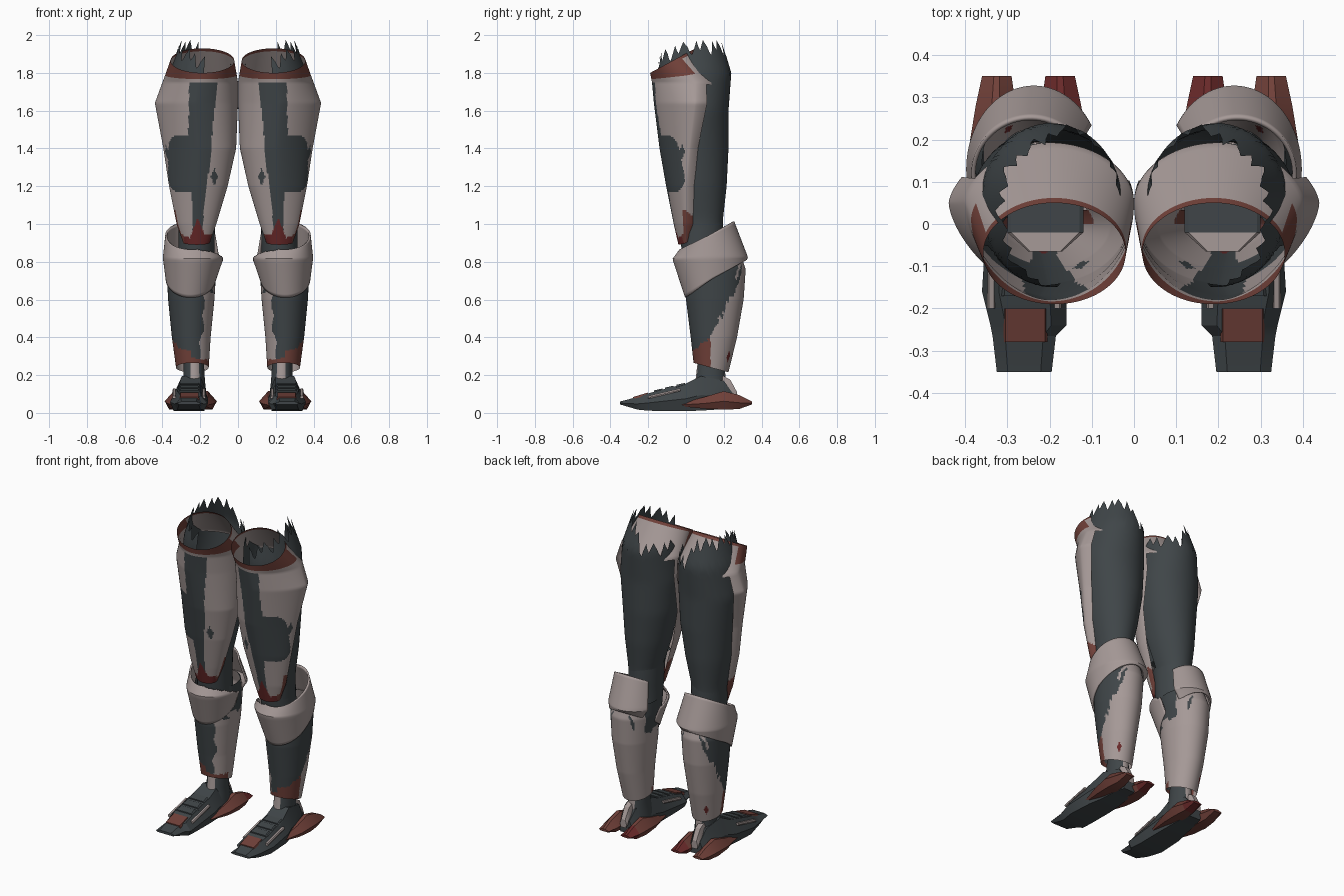
import bpy, bmesh
from math import sin, cos, radians, copysign

cube = bpy.data.objects.get("Cube")
if cube:
    bpy.data.objects.remove(cube, do_unlink=True)


def material(name, rgb):
    m = bpy.data.materials.new(name)
    m.use_nodes = True
    m.diffuse_color = (*rgb, 1)
    m.node_tree.nodes["Principled BSDF"].inputs["Base Color"].default_value = (*rgb, 1)
    return m


MATS = [material("warm grey plate", (0.38, 0.32, 0.31)),
        material("charcoal suit", (0.05, 0.06, 0.065)),
        material("rust", (0.165, 0.052, 0.041)),
        material("deep red", (0.14, 0.022, 0.022))]
LIGHT, DARK, RUST, RED = range(4)


def finish(name, bm, angle=35, thickness=0):
    """Turn a bmesh of one leg into a smooth-shaded object mirrored to both legs."""
    mesh = bpy.data.meshes.new(name)
    bm.to_mesh(mesh)
    bm.free()
    for m in MATS:
        mesh.materials.append(m)
    ob = bpy.data.objects.new(name, mesh)
    bpy.context.collection.objects.link(ob)
    bpy.ops.object.select_all(action="DESELECT")
    ob.select_set(True)
    bpy.context.view_layer.objects.active = ob
    bpy.ops.object.shade_smooth_by_angle(angle=radians(angle))
    if thickness:
        solid = ob.modifiers.new("thickness", "SOLIDIFY")
        solid.thickness = thickness
        solid.offset = -1
    mirror = ob.modifiers.new("both legs", "MIRROR")
    mirror.use_mirror_merge = False


def section_at(sections, z):
    for a, b in zip(sections, sections[1:]):
        if z <= b[0]:
            break
    t = (z - a[0]) / (b[0] - a[0])
    return [p + (q - p) * t for p, q in zip(a, b)]


def shell(name, sections, rule, arc=(-180, 180), rows=40, cols=80, cap=None,
          ridge=None, thickness=0):
    """Loft oval sections (z, x min, x max, y front, y middle, y back, tilt).
    rule(x, y, z, angle, level) gives a material, or None for no face.
    ridge(level) is an exponent that sharpens the outer side."""
    bm = bmesh.new()
    low, high = sections[0][0], sections[-1][0]
    grid = []
    for j in range(cols + 1):
        deg = arc[0] + (arc[1] - arc[0]) * j / cols
        s, c = sin(radians(deg)), cos(radians(deg))
        top = cap(deg, j) if cap else high
        column = []
        for i in range(rows + 1):
            level = low + (top - low) * i / rows
            z, x0, x1, yf, ym, yb, tilt = section_at(sections, level)
            e = ridge(level) if ridge and c > 0 else 1
            u, w = copysign(abs(c) ** e, c), copysign(abs(s) ** e, s)
            depth = yb - ym if s > 0 else ym - yf
            v = bm.verts.new(((x0 + x1) / 2 + (x1 - x0) / 2 * u,
                              ym + depth * w, level + tilt * s))
            column.append((v, deg, level))
        grid.append(column)
    for left, right in zip(grid, grid[1:]):
        for i in range(rows):
            quad = (left[i], right[i], right[i + 1], left[i + 1])
            c = sum((q[0].co for q in quad), quad[0][0].co * 0) / 4
            mat = rule(c.x, c.y, c.z, (left[i][1] + right[i][1]) / 2,
                       (left[i][2] + right[i + 1][2]) / 2)
            if mat is not None:
                bm.faces.new([q[0] for q in quad]).material_index = mat
    loose = [v for v in bm.verts if not v.link_faces]
    bmesh.ops.delete(bm, geom=loose, context="VERTS")
    bmesh.ops.remove_doubles(bm, verts=bm.verts, dist=0.00001)
    finish(name, bm, thickness=thickness)


def bar(name, sections, mat, chamfer=0.2):
    """Loft chamfered blocks (y, x min, x max, z min, z max) along y."""
    bm = bmesh.new()
    rings = []
    for y, x0, x1, z0, z1 in sections:
        c, zm = chamfer * (x1 - x0), z0 + 0.45 * (z1 - z0)
        outline = [(x0 + c / 2, z0), (x1 - c / 2, z0), (x1, zm),
                   (x1 - c, z1), (x0 + c, z1), (x0, zm)]
        rings.append([bm.verts.new((x, y, z)) for x, z in outline])
    for r, s in zip(rings, rings[1:]):
        for k in range(6):
            bm.faces.new((r[k - 1], r[k], s[k], s[k - 1]))
    bm.faces.new(rings[0])
    bm.faces.new(rings[-1])
    bmesh.ops.recalc_face_normals(bm, faces=bm.faces)
    for f in bm.faces:
        f.material_index = mat
    finish(name, bm, angle=25)


def ragged(u, v):
    return sin(47 * u + 9 * sin(31 * v)) * 0.6 + sin(83 * v + 20 * u) * 0.4


def diamond(u, v, width, height):
    return abs(u) / width + abs(v) / height < 1


# Thigh armour: front shell with a full tilted ring at the hip
def thigh_rule(x, y, z, a, level):
    if level < 1.74 and 28 < a < 162:
        return None
    if level > (1.858 if a > 20 else 1.79):
        return RUST
    if a < 0:
        if level < 0.94 + 0.012 * ragged(x, 0) + max(0, 0.1 - 2.5 * abs(x - 0.215)):
            return RED if abs(x - 0.215) < 0.07 else RUST
        inner = 0.11 + (1.75 - z) * 0.1 + 0.004 * ragged(z / 3, 1)
        outer = 0.265 - 0.05 * abs(z - 1.5) + 0.004 * ragged(z / 3, 2)
        lobe = ((x - 0.28) / 0.09) ** 4 + ((z - 1.32) / 0.15) ** 4 < 1
        if lobe or (z < 1.75 and inner < x < outer) or diamond(x - 0.125, z - 1.25, 0.02, 0.045):
            return DARK
    if x > 0.3 and diamond(y + 0.02, z - 1.38, 0.015, 0.04):
        return DARK
    return RUST if level < 1.05 + 0.03 * ragged(y, 1) and a > -20 else LIGHT


shell("thigh_armour", [(0.90, 0.15, 0.29, -0.04, 0.0, 0.06, 0.01),
                       (1.0, 0.115, 0.325, -0.065, 0.0, 0.1, 0),
                       (1.2, 0.055, 0.365, -0.105, 0.0, 0.12, 0),
                       (1.4, 0.01, 0.395, -0.14, 0.02, 0.14, 0),
                       (1.64, 0.0, 0.44, -0.17, 0.05, 0.22, 0),
                       (1.75, 0.0, 0.40, -0.18, 0.05, 0.19, 0),
                       (1.865, 0.02, 0.357, -0.19, -0.07, 0.05, 0.065)],
      thigh_rule, rows=100, cols=132,
      ridge=lambda level: 1.3 - 0.3 * max(0, (level - 1.64) / 0.225))


# Suit behind the thigh, torn into teeth along the top
def torn_top(a, j):
    base = 1.94 - 0.12 * min(1, max(0, (a - 75) / 30)) - 0.08 * max(0, (-a - 10) / 80)
    return base + (0.035, 0.015, 0.0, -0.03, -0.045, -0.01, 0.03, 0.0, -0.02, 0.01)[j % 10]


shell("thigh_suit", [(0.90, 0.125, 0.315, -0.04, 0.08, 0.195, 0),
                     (1.02, 0.125, 0.315, -0.04, 0.08, 0.195, 0),
                     (1.2, 0.075, 0.345, -0.085, 0.06, 0.215, 0),
                     (1.4, 0.035, 0.365, -0.12, 0.05, 0.225, 0),
                     (1.6, 0.02, 0.385, -0.14, 0.05, 0.225, 0),
                     (1.8, 0.03, 0.36, -0.15, 0.05, 0.24, 0),
                     (2.0, 0.06, 0.295, -0.13, 0.05, 0.18, 0)],
      lambda x, y, z, a, level: None if a < -30 and z < 1.74 else DARK,
      arc=(-95, 192), rows=30, cols=77, cap=torn_top)

# Knee sleeve joining thigh and calf, with the floor inside the thigh
shell("knee_sleeve", [(0.70, 0.125, 0.33, 0.0, 0.1, 0.22, 0),
                      (0.88, 0.125, 0.315, -0.025, 0.08, 0.2, 0),
                      (1.06, 0.12, 0.315, -0.045, 0.08, 0.195, 0)],
      lambda x, y, z, a, level: DARK, rows=8, cols=40)
bar("thigh_floor_front", [(-0.065, 0.17, 0.25, 1.1, 1.11), (-0.02, 0.12, 0.3, 1.1, 1.11)],
    LIGHT, 0.05)
bar("thigh_floor_back", [(-0.02, 0.12, 0.3, 1.1, 1.11), (0.1, 0.12, 0.3, 1.1, 1.11)],
    DARK, 0.05)


# Knee guard: slanted band, low in front, high behind, open on the inner side
def guard_rule(x, y, z, a, level):
    if a > 148 or (a < -100 and level > 0.80 + 0.14 * (a + 180) / 80):
        return None
    return LIGHT


shell("knee_guard", [(0.71, 0.118, 0.383, -0.005, 0.14, 0.322, 0.1),
                     (0.82, 0.075, 0.398, -0.072, 0.13, 0.328, 0.005),
                     (0.94, 0.105, 0.385, -0.035, 0.12, 0.255, 0.075)],
      guard_rule, rows=24, cols=90, thickness=0.01)


# Calf: dark laced front, light shell behind, rusted lower edge
def calf_rule(x, y, z, a, level):
    if diamond(a - 55, z - 0.3, 9, 0.03):
        return RED
    if z < 0.285 + 0.01 * ragged(x, y) and y < 0.12:
        return RUST
    if z < 0.31 + 0.8 * (y - 0.02) + 0.02 * ragged(y, z) and x > 0.25 and y < 0.13:
        return RUST
    if x < 0.2 and z > 0.66 + 0.03 * ragged(y, z) and y < 0.22:
        return DARK
    edge = min(0.13 + 0.5 * (z - 0.4), 0.28) + 0.018 * ragged(z, y)
    return DARK if y < edge and x > 0.2 - 0.07 * (z - 0.3) + 0.012 * ragged(z, 1) else LIGHT


shell("calf_armour", [(0.24, 0.155, 0.328, 0.04, 0.13, 0.225, -0.025),
                      (0.4, 0.145, 0.35, 0.025, 0.14, 0.27, 0),
                      (0.6, 0.125, 0.37, 0.0, 0.15, 0.305, 0),
                      (0.76, 0.115, 0.378, 0.0, 0.15, 0.316, 0),
                      (0.84, 0.12, 0.36, 0.0, 0.14, 0.29, 0)],
      calf_rule, rows=70, cols=120)


# Ankle column with light strips in front and behind
def ankle_rule(x, y, z, a, level):
    front = -120 < a < -70 and z > 0.14
    back = 70 < a < 115
    return LIGHT if front or back else DARK


shell("ankle", [(0.08, 0.165, 0.315, 0.02, 0.12, 0.22, 0),
                (0.17, 0.175, 0.29, 0.05, 0.13, 0.21, 0),
                (0.34, 0.185, 0.285, 0.07, 0.14, 0.2, 0)], ankle_rule, rows=12, cols=36)

# Foot body with toe plate, instep slats and side strips
bar("foot", [(-0.35, 0.195, 0.325, 0.045, 0.06), (-0.265, 0.185, 0.335, 0.02, 0.082),
             (-0.24, 0.16, 0.34, 0.015, 0.09), (-0.16, 0.16, 0.36, 0.01, 0.115),
             (0.0, 0.16, 0.35, 0.01, 0.155), (0.08, 0.165, 0.33, 0.012, 0.195),
             (0.2, 0.18, 0.31, 0.02, 0.17), (0.25, 0.2, 0.29, 0.02, 0.1)], DARK)
bar("toe_plate", [(-0.28, 0.205, 0.31, 0.06, 0.084), (-0.2, 0.205, 0.31, 0.08, 0.108)],
    RUST, 0.05)
for k in range(3):
    y, z = -0.17 + 0.06 * k, 0.115 + 0.015 * k
    bar(f"instep_slat_{k + 1}", [(y, 0.195, 0.32, z - 0.02, z + 0.004),
                                 (y + 0.045, 0.2, 0.315, z, z + 0.014)], DARK, 0.1)
for side, x in (("inner", 0.172), ("outer", 0.328)):
    bar(f"{side}_foot_strip", [(-0.2, x, x + 0.02, 0.075, 0.09),
                               (-0.03, x, x + 0.018, 0.115, 0.13)], LIGHT)

# Heel: two slim flared prongs, the inner one red-tipped, and a light strut
prong = [(-0.03, 0.05, 0.09, 0.035, 0.05), (0.1, 0.04, 0.125, 0.022, 0.085),
         (0.2, 0.02, 0.138, 0.018, 0.115), (0.28, 0.03, 0.125, 0.02, 0.095),
         (0.35, 0.04, 0.11, 0.045, 0.06)]
inner = [(y, 0.25 - b, 0.25 - a, c, d) for y, a, b, c, d in prong]
bar("outer_heel_prong", [(y, 0.25 + a, 0.25 + b, c, d) for y, a, b, c, d in prong], RUST, 0.4)
bar("inner_heel_prong", inner[:4], RUST, 0.4)
bar("inner_heel_tip", inner[3:], RED, 0.4)
bar("heel_strut", [(0.19, 0.22, 0.275, 0.1, 0.2), (0.235, 0.22, 0.275, 0.09, 0.175),
                   (0.27, 0.225, 0.27, 0.06, 0.11)], LIGHT)
